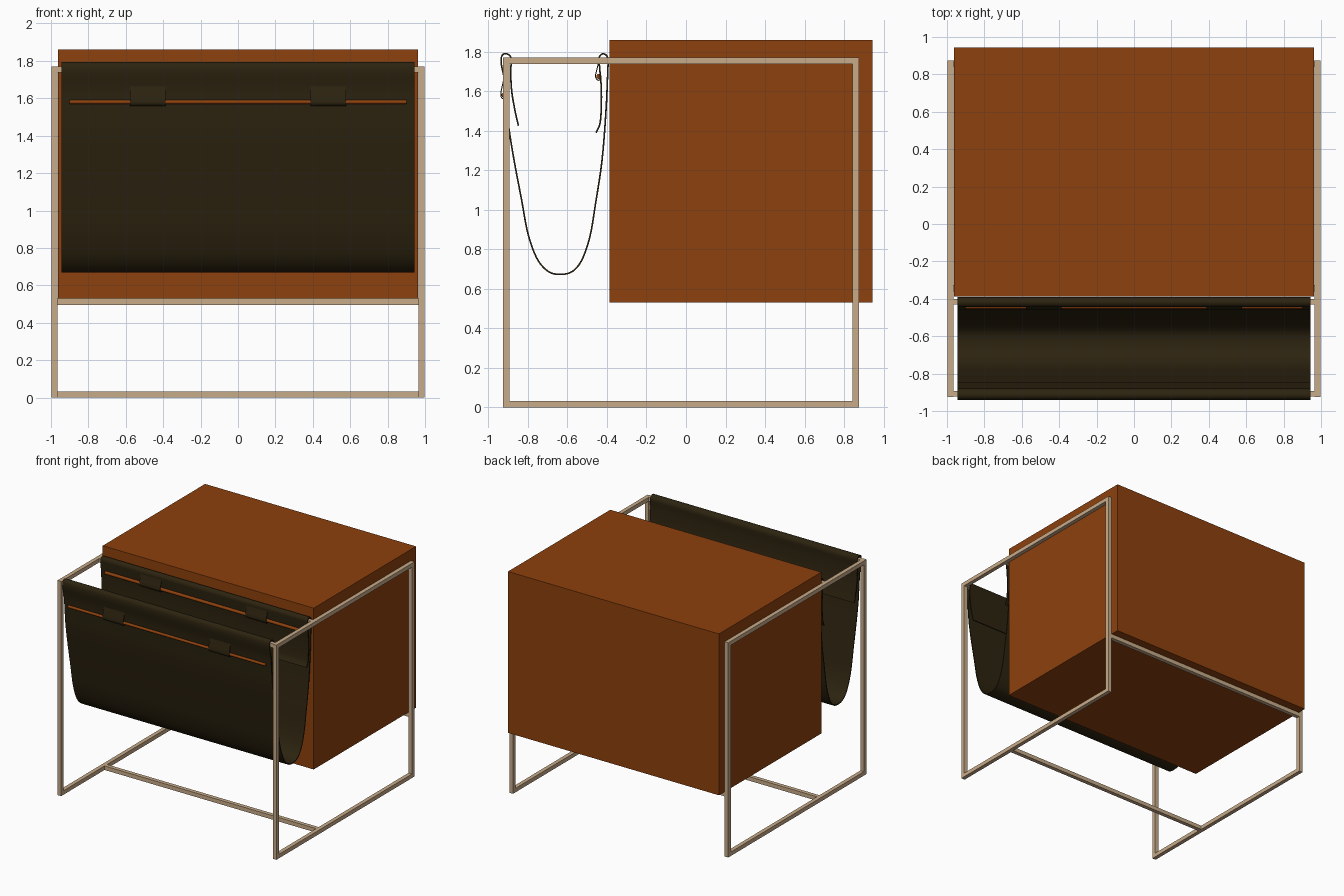
import bpy, bmesh, math
from mathutils import Vector

if "Cube" in bpy.data.objects:
    bpy.data.objects.remove(bpy.data.objects["Cube"])


def material(name, rgb):
    m = bpy.data.materials.new(name)
    m.diffuse_color = (*rgb, 1)
    m.use_nodes = True
    m.node_tree.nodes["Principled BSDF"].inputs["Base Color"].default_value = m.diffuse_color
    return m


wood = material("orange brown wood", (0.27, 0.052, 0.004))
metal = material("pale brass", (0.58, 0.41, 0.25))
leather = material("dark leather", (0.026, 0.017, 0.005))


def finish(name, bm, mat, smooth=False):
    bmesh.ops.recalc_face_normals(bm, faces=bm.faces)
    me = bpy.data.meshes.new(name)
    bm.to_mesh(me)
    bm.free()
    me.materials.append(mat)
    ob = bpy.data.objects.new(name, me)
    bpy.context.collection.objects.link(ob)
    if smooth:
        bpy.context.view_layer.objects.active = ob
        ob.select_set(True)
        bpy.ops.object.shade_smooth_by_angle(angle=math.radians(40))
        ob.select_set(False)
    return ob


def box(name, lo, hi, mat):
    bm = bmesh.new()
    bmesh.ops.create_cube(bm, size=1)
    for v in bm.verts:
        v.co = [lo[i] + (v.co[i] + 0.5) * (hi[i] - lo[i]) for i in range(3)]
    return finish(name, bm, mat)


def spline(pts, steps=5):
    # Catmull-Rom curve through (y, z) points
    p = [Vector(q) for q in pts]
    p = [2 * p[0] - p[1]] + p + [2 * p[-1] - p[-2]]
    out = []
    for i in range(1, len(p) - 2):
        a, b, c, d = p[i - 1:i + 3]
        for s in range(steps):
            t = s / steps
            out.append(0.5 * (2 * b + (c - a) * t + (2 * a - 5 * b + 4 * c - d) * t * t
                              + (3 * b - a - 3 * c + d) * t ** 3))
    return out + [p[-2]]


def sheet(name, pts, x0, x1, thick, mat):
    # thin closed sheet following a side profile
    path = spline(pts)
    bm = bmesh.new()
    rings = []
    for i, q in enumerate(path):
        t = (path[min(i + 1, len(path) - 1)] - path[max(i - 1, 0)]).normalized()
        n = Vector((-t.y, t.x)) * thick / 2
        rings.append([bm.verts.new((x, *(q + s * n)))
                      for x, s in ((x0, 1), (x1, 1), (x1, -1), (x0, -1))])
    for a, b in zip(rings, rings[1:]):
        for k in range(4):
            bm.faces.new((a[k], a[(k + 1) % 4], b[(k + 1) % 4], b[k]))
    bm.faces.new(rings[0])
    bm.faces.new(rings[-1])
    return finish(name, bm, mat, True)


def rod(name, y, z, r, half, mat):
    bm = bmesh.new()
    bmesh.ops.create_cone(bm, cap_ends=True, segments=20, radius1=r, radius2=r, depth=2 * half)
    for v in bm.verts:
        v.co = (v.co.z, y + v.co.x, z + v.co.y)
    return finish(name, bm, mat, True)


# Cabinet body
box("cabinet", (-0.962, -0.388, 0.53), (0.962, 0.945, 1.86), wood)

# Square tube side frames
T, F, B, H = 0.033, -0.925, 0.875, 1.77
for side, x in (("left", -0.998), ("right", 0.998 - T)):
    box(side + "_front_leg", (x, F, 0), (x + T, F + T, H), metal)
    box(side + "_back_leg", (x, B - T, 0), (x + T, B, H), metal)
    box(side + "_top_bar", (x, F + T, H - T), (x + T, B - T, H), metal)
    box(side + "_floor_bar", (x, F + T, 0), (x + T, B - T, T), metal)

# Cross rails
box("floor_rail", (-0.966, -0.36, 0), (0.966, -0.327, T), metal)
box("back_rail", (-0.966, B - T, 0.495), (0.966, B, 0.529), metal)
box("sling_front_rail", (-0.966, F + 0.003, H - T), (0.966, F + T, H), metal)
box("sling_back_rail", (-0.966, -0.431, H - T), (0.966, -0.401, H), metal)

# Leather magazine sling with flaps folded over both rails
sheet("sling", [
    (-0.848, 1.425), (-0.865, 1.5), (-0.882, 1.6), (-0.887, 1.7), (-0.884, 1.765),
    (-0.905, 1.789), (-0.93, 1.782), (-0.935, 1.74), (-0.917, 1.65), (-0.908, 1.55),
    (-0.897, 1.42), (-0.87, 1.25), (-0.832, 1.05), (-0.80, 0.88), (-0.755, 0.755),
    (-0.70, 0.69), (-0.64, 0.673), (-0.575, 0.688), (-0.525, 0.75), (-0.485, 0.87),
    (-0.458, 1.03), (-0.425, 1.25), (-0.405, 1.5), (-0.396, 1.7), (-0.395, 1.765),
    (-0.415, 1.789), (-0.438, 1.775), (-0.438, 1.73), (-0.428, 1.6), (-0.433, 1.45),
    (-0.455, 1.39)], -0.944, 0.944, 0.008, leather)

# Wooden rods held by leather loops, front and rear
for where, y, z, r in (("front", -0.923, 1.58, 0.011), ("rear", -0.441, 1.675, 0.013)):
    rod(where + "_rod", y, z, r, 0.90, wood)
    for side, xc in (("left", -0.483), ("right", 0.483)):
        sheet(f"{where}_{side}_loop", [
            (y + 0.003, z + 0.088), (y - 0.006, z + 0.05), (y - r - 0.003, z + 0.01),
            (y - r - 0.001, z - 0.01), (y, z - r - 0.007), (y + r, z - 0.008)],
            xc - 0.095, xc + 0.095, 0.005, leather)
